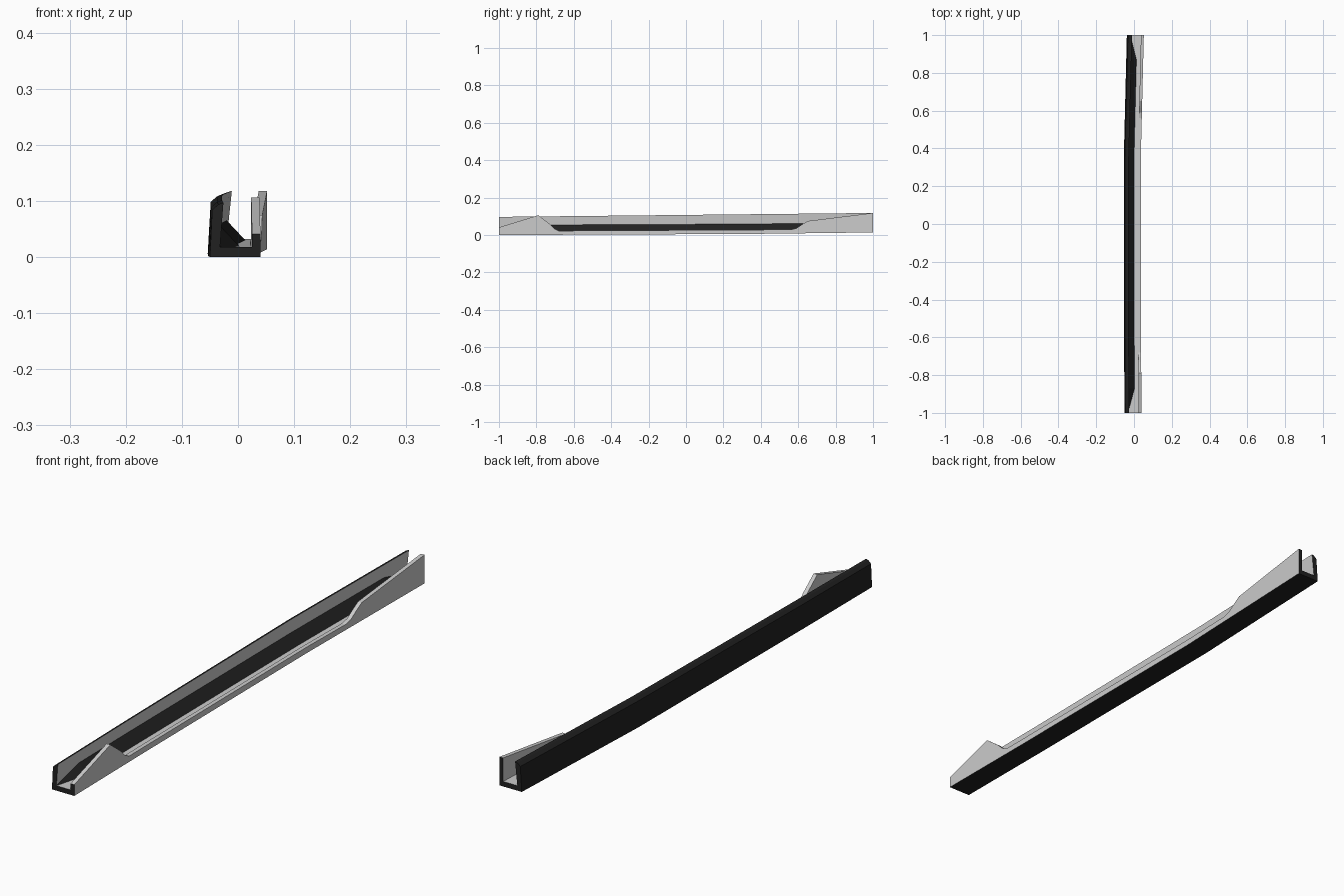
import bpy, bmesh

if "Cube" in bpy.data.objects:
    bpy.data.objects.remove(bpy.data.objects["Cube"])


def lerp_table(table, y):
    # piecewise-linear lookup along the length
    for (y0, a), (y1, b) in zip(table, table[1:]):
        if y <= y1:
            return a + (b - a) * (y - y0) / (y1 - y0)
    return table[-1][1]


# How the channel changes along its length
SHIFT = [(-1, 0), (-0.6, -0.003), (0.35, -0.004), (1, 0.012)]
BASE = [(-1, 0), (0.35, 0.006), (1, 0.014)]
LEFT_TOP = [(-1, 0.097), (1, 0.118)]
RIGHT_TOP = [(-1, 0.041), (-0.79, 0.106), (-0.73, 0.06), (-0.705, 0.035), (-0.68, 0.0225),
             (0.56, 0.029), (0.59, 0.036), (0.615, 0.053), (0.65, 0.075), (1, 0.118)]
FILL = [(-1, 0), (-0.87, 1), (0.87, 1), (1, 0)]   # sloped fillet inside the left wall
LEAN = [(-1, 0.004), (1, 0.006)]


def section(y):
    s, b = lerp_table(SHIFT, y), lerp_table(BASE, y)
    top, right = lerp_table(LEFT_TOP, y), lerp_table(RIGHT_TOP, y)
    f, lean = lerp_table(FILL, y), lerp_table(LEAN, y)
    floor = b + 0.018
    right = max(right, floor + 0.0005)
    pts = [(-0.050, b), (0.040, b), (0.040, right), (0.025, right),
           (0.025, floor), (-0.032 + 0.036 * f, floor),
           (-0.032 + 0.003 * f, floor + 0.001 + 0.034 * f),
           (-0.032 + 1.5 * lean, top), (-0.039 + lean, top - 0.003),
           (-0.050 + lean, top - 0.013)]
    return [(x + s, y, z) for x, z in pts]


# Materials: light default faces and dark faces
light = bpy.data.materials.new("light_grey")
light.diffuse_color = (0.8, 0.8, 0.8, 1)
light.use_nodes = True
light.node_tree.nodes["Principled BSDF"].inputs["Base Color"].default_value = light.diffuse_color
dark = bpy.data.materials.new("dark")
dark.diffuse_color = (0.015, 0.015, 0.015, 1)
dark.use_nodes = True
dark.node_tree.nodes["Principled BSDF"].inputs["Base Color"].default_value = dark.diffuse_color
DARK_SIDES = {0, 5, 7, 8, 9}

# Loft the section through every station
stations = sorted({y for t in (SHIFT, BASE, RIGHT_TOP, FILL) for y, _ in t})
bm = bmesh.new()
rings = [[bm.verts.new(p) for p in section(y)] for y in stations]
n = len(rings[0])
for a, c in zip(rings, rings[1:]):
    for i in range(n):
        j = (i + 1) % n
        face = bm.faces.new((a[i], a[j], c[j], c[i]))
        face.material_index = int(i in DARK_SIDES)

# End caps
for ring in (rings[0], rings[-1]):
    bm.faces.new(ring).material_index = 1
bmesh.ops.recalc_face_normals(bm, faces=bm.faces)

mesh = bpy.data.meshes.new("channel_rail")
bm.to_mesh(mesh)
bm.free()
mesh.materials.append(light)
mesh.materials.append(dark)
rail = bpy.data.objects.new("channel_rail", mesh)
bpy.context.collection.objects.link(rail)
